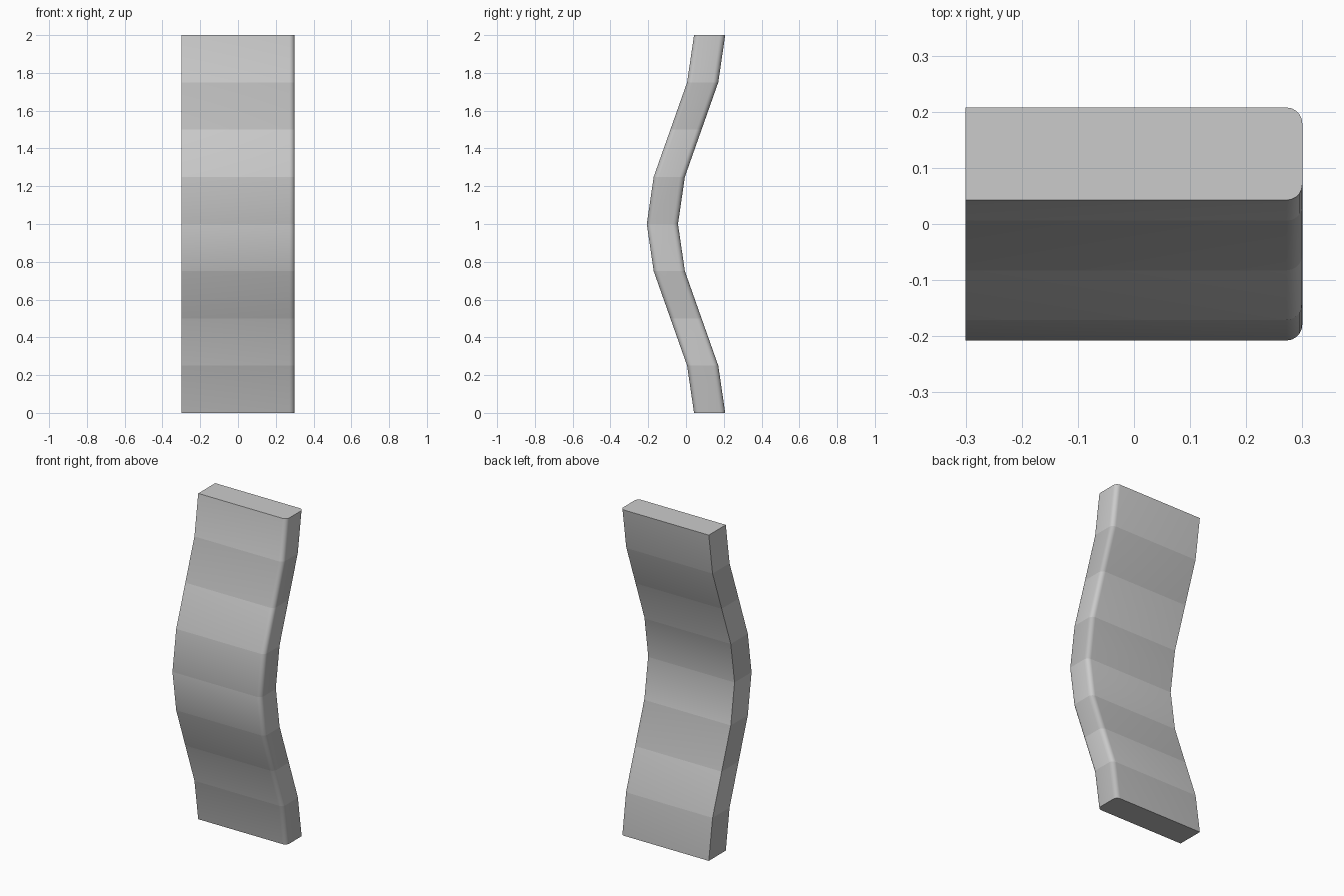
import bpy, bmesh, math

if "Cube" in bpy.data.objects:
    bpy.data.objects.remove(bpy.data.objects["Cube"])

HALF_W, HALF_T, AMP, R = 0.30, 0.0825, 0.125, 0.028
SEGMENTS, HEIGHT, ARC = 8, 2.0, 5


def grey(name, v):
    m = bpy.data.materials.new(name)
    m.diffuse_color = (v, v, v, 1)
    m.use_nodes = True
    m.node_tree.nodes["Principled BSDF"].inputs["Base Color"].default_value = m.diffuse_color
    return m


# Cross-section: square on the left, two rounded corners on the right
profile = [(-HALF_W, HALF_T), (-HALF_W, -HALF_T)]
for sign, start in ((-1, -90), (1, 0)):
    for i in range(ARC + 1):
        a = math.radians(start + 90 * i / ARC)
        profile.append((HALF_W - R + R * math.cos(a),
                        sign * (HALF_T - R) + R * math.sin(a)))

# Wavy slab: sections stacked along a cosine wave
bm = bmesh.new()
rings = []
for k in range(SEGMENTS + 1):
    z = HEIGHT * k / SEGMENTS
    y0 = AMP * math.cos(math.pi * z)
    rings.append([bm.verts.new((x, y + y0, z)) for x, y in profile])

# Side bands alternate between dark and light grey
n = len(profile)
for k in range(SEGMENTS):
    for i in range(n):
        j = (i + 1) % n
        f = bm.faces.new((rings[k][i], rings[k][j], rings[k + 1][j], rings[k + 1][i]))
        f.material_index = k % 2

# End caps
bm.faces.new(rings[0][::-1]).material_index = 0
bm.faces.new(rings[-1]).material_index = 1
bmesh.ops.recalc_face_normals(bm, faces=bm.faces[:])

mesh = bpy.data.meshes.new("wavy_slab")
bm.to_mesh(mesh)
bm.free()
mesh.materials.append(grey("dark_grey", 0.5))
mesh.materials.append(grey("light_grey", 0.8))
slab = bpy.data.objects.new("wavy_slab", mesh)
bpy.context.collection.objects.link(slab)

# Smooth rounded corners, crisp square edges
bpy.context.view_layer.objects.active = slab
slab.select_set(True)
bpy.ops.object.shade_smooth_by_angle(angle=math.radians(30))
